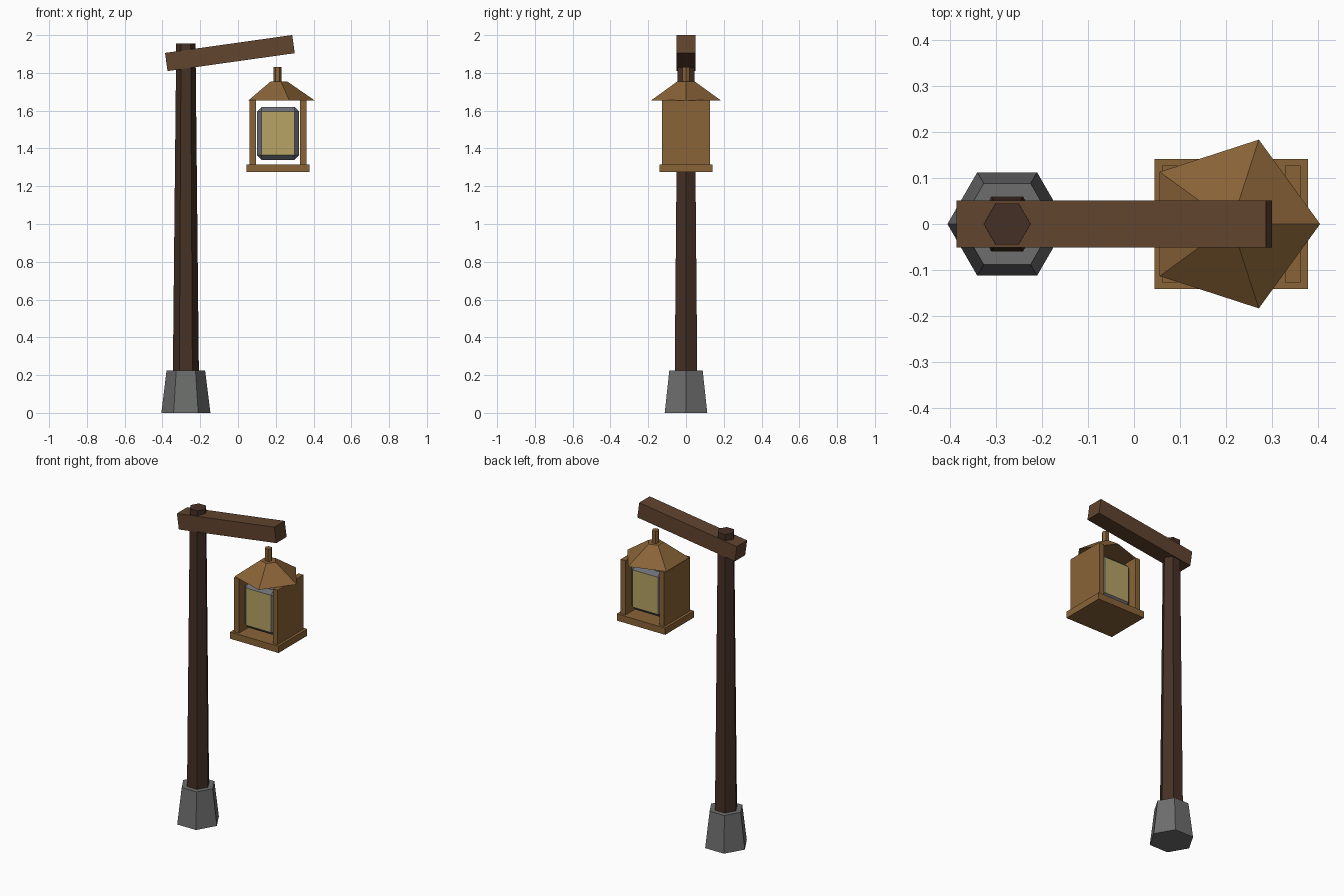
import bpy, bmesh, math
from mathutils import Matrix

if "Cube" in bpy.data.objects:
    bpy.data.objects.remove(bpy.data.objects["Cube"])

POST_X, LAMP_X = -0.276, 0.212


def material(name, rgb):
    m = bpy.data.materials.new(name)
    m.diffuse_color = (*rgb, 1)
    m.use_nodes = True
    m.node_tree.nodes["Principled BSDF"].inputs["Base Color"].default_value = m.diffuse_color
    return m


DARK = material("dark_wood", (0.06, 0.03, 0.018))
WOOD = material("beam_wood", (0.12, 0.058, 0.028))
LIGHT = material("lantern_wood", (0.25, 0.125, 0.038))
STONE = material("stone", (0.15, 0.155, 0.15))
METAL = material("frame_metal", (0.15, 0.16, 0.18))
GLOW = material("glow", (0.47, 0.37, 0.13))


def finish(name, bm, *mats):
    me = bpy.data.meshes.new(name)
    bmesh.ops.recalc_face_normals(bm, faces=bm.faces)
    bm.to_mesh(me)
    bm.free()
    for m in mats:
        me.materials.append(m)
    ob = bpy.data.objects.new(name, me)
    bpy.context.collection.objects.link(ob)
    return ob


def taper(name, sides, x, r1, r2, z1, z2, mat):
    """Tapered prism with one corner pointing to +x."""
    bm = bmesh.new()
    rings = []
    for r, z in ((r1, z1), (r2, z2)):
        angles = [2 * math.pi * i / sides for i in range(sides)]
        rings.append([bm.verts.new((x + r * math.cos(a), r * math.sin(a), z)) for a in angles])
    low, high = rings
    bm.faces.new(low[::-1])
    bm.faces.new(high)
    for i in range(sides):
        j = (i + 1) % sides
        bm.faces.new((low[i], low[j], high[j], high[i]))
    return finish(name, bm, mat)


def box_mesh(centre, size, tilt=0):
    bm = bmesh.new()
    bmesh.ops.create_cube(bm, size=1, matrix=Matrix.Translation(centre)
                          @ Matrix.Rotation(tilt, 4, 'Y') @ Matrix.Diagonal((*size, 1)))
    return bm


# Stone foot, post and tilted beam
taper("stone_foot", 6, POST_X, 0.13, 0.102, 0, 0.225, STONE)
taper("post", 6, POST_X, 0.069, 0.051, 0.2, 1.955, DARK)
finish("beam", box_mesh((-0.043, 0, 1.905), (0.68, 0.102, 0.097), math.radians(-8)), WOOD)

# Lantern roof and hanger
taper("lantern_roof", 5, LAMP_X, 0.193, 0.048, 1.655, 1.755, LIGHT)
taper("hanger", 6, LAMP_X - 0.002, 0.021, 0.021, 1.74, 1.832, LIGHT)

# Lantern floor and side panels
finish("lantern_floor", box_mesh((LAMP_X, 0, 1.295), (0.334, 0.283, 0.042)), LIGHT)
for side, label in ((-1, "left"), (1, "right")):
    finish(label + "_panel", box_mesh((LAMP_X + side * 0.134, 0, 1.483), (0.033, 0.254, 0.345)), LIGHT)

# Chamfered light with glowing front and back
bm = box_mesh((LAMP_X, 0, 1.48), (0.222, 0.2, 0.28))
bmesh.ops.bevel(bm, geom=bm.edges[:], offset=0.024, segments=1, affect='EDGES')
bm.normal_update()
for f in bm.faces:
    f.material_index = 1 if abs(f.normal.y) > 0.9 else 0
finish("lamp_light", bm, METAL, GLOW)
